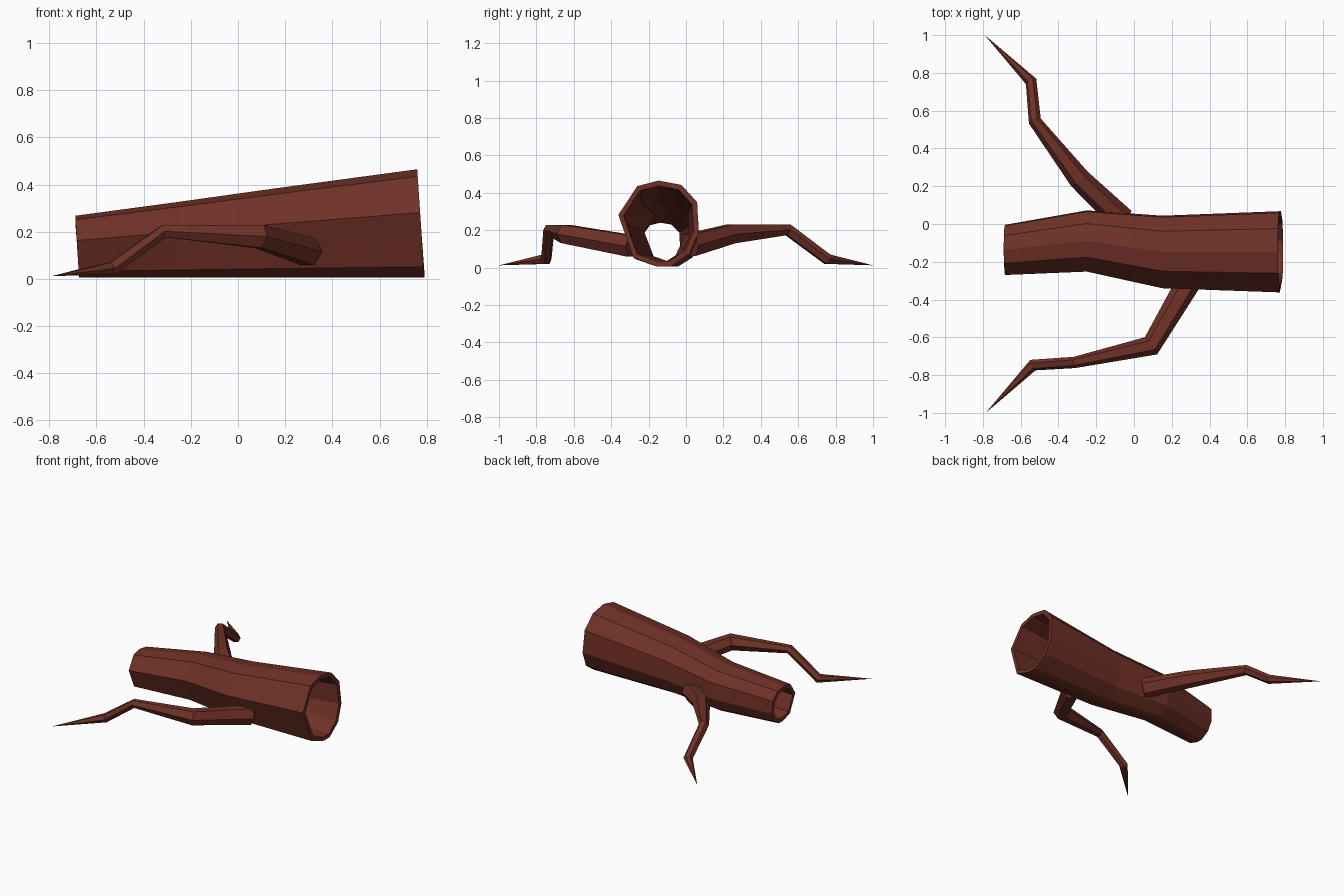
import bpy
import bmesh
from mathutils import Vector

cube = bpy.data.objects.get("Cube")
if cube:
    bpy.data.objects.remove(cube, do_unlink=True)

bark = bpy.data.materials.new("reddish brown bark")
bark.use_nodes = True
colour = (0.16, 0.031, 0.02, 1)
bark.diffuse_color = colour
shader = next(n for n in bark.node_tree.nodes if n.type == 'BSDF_PRINCIPLED')
shader.inputs["Base Color"].default_value = colour
shader.inputs["Roughness"].default_value = 0.9


def bridge(bm, a, b):
    """Join two vertex rings with a band of faces."""
    n = len(a)
    for i in range(n):
        j = (i + 1) % n
        bm.faces.new((a[i], a[j], b[j], b[i]))


def finish(bm, name):
    bmesh.ops.recalc_face_normals(bm, faces=bm.faces)
    mesh = bpy.data.meshes.new(name)
    bm.to_mesh(mesh)
    bm.free()
    mesh.materials.append(bark)
    obj = bpy.data.objects.new(name, mesh)
    bpy.context.collection.objects.link(obj)


# Hollow trunk: one uneven cross-section swept through four stations
SECTION = [(-1, .2), (-.53, .87), (0, 1), (.57, .9), (.96, .5),
           (1, -.2), (.77, -.7), (.3, -1), (-.05, -1), (-.62, -.8)]
# x, centre y, half width, top z, lean of the ring along x
STATIONS = [(-.682, -.137, .133, .268, -.008), (-.25, -.09, .162, .327, 0),
            (.15, -.148, .192, .383, 0), (.775, -.147, .215, .465, -.015)]
WALL = 0.028


def trunk_ring(bm, station, inset):
    x, cy, half, top, lean = station
    mid = top / 2 + 0.003
    return [bm.verts.new((x + lean * w, cy + u * (half - inset),
                          mid + w * (top - mid - inset))) for u, w in SECTION]


bm = bmesh.new()
outer = [trunk_ring(bm, s, 0) for s in STATIONS]
inner = [trunk_ring(bm, s, WALL) for s in STATIONS]
for shell in (outer, inner):
    for a, b in zip(shell, shell[1:]):
        bridge(bm, a, b)
for end in (0, -1):
    bridge(bm, outer[end], inner[end])
finish(bm, "hollow_trunk")


# Branches: six-sided tapering limbs with mitred bends and a pointed tip
def branch(name, nodes, tip):
    sides = [(1, 0), (.5, .87), (-.5, .87), (-1, 0), (-.5, -.87), (.5, -.87)]
    points = [Vector(n[:3]) for n in nodes] + [Vector(tip)]
    bm = bmesh.new()
    rings = []
    for i, node in enumerate(nodes):
        ahead = (points[i + 1] - points[i]).normalized()
        behind = (points[i] - points[i - 1]).normalized() if i else ahead
        along = (ahead + behind).normalized()
        side = along.cross(Vector((0, 0, 1))).normalized()
        up = side.cross(along)
        rings.append([bm.verts.new(points[i] + node[3] * (side * c + up * s))
                      for c, s in sides])
    for a, b in zip(rings, rings[1:]):
        bridge(bm, a, b)
    bm.faces.new(rings[0])
    point = bm.verts.new(tip)
    last = rings[-1]
    for i in range(len(last)):
        bm.faces.new((last[i], last[(i + 1) % len(last)], point))
    finish(bm, name)


branch("front_branch",
       [(.3, -.29, .115, .066), (.09, -.645, .18, .056),
        (-.315, -.733, .202, .03), (-.535, -.747, .045, .031)],
       (-.785, -1, .012))
branch("back_branch",
       [(-.06, .02, .12, .068), (-.29, .24, .18, .058),
        (-.525, .545, .202, .034), (-.545, .755, .045, .031)],
       (-.79, 1, .012))
